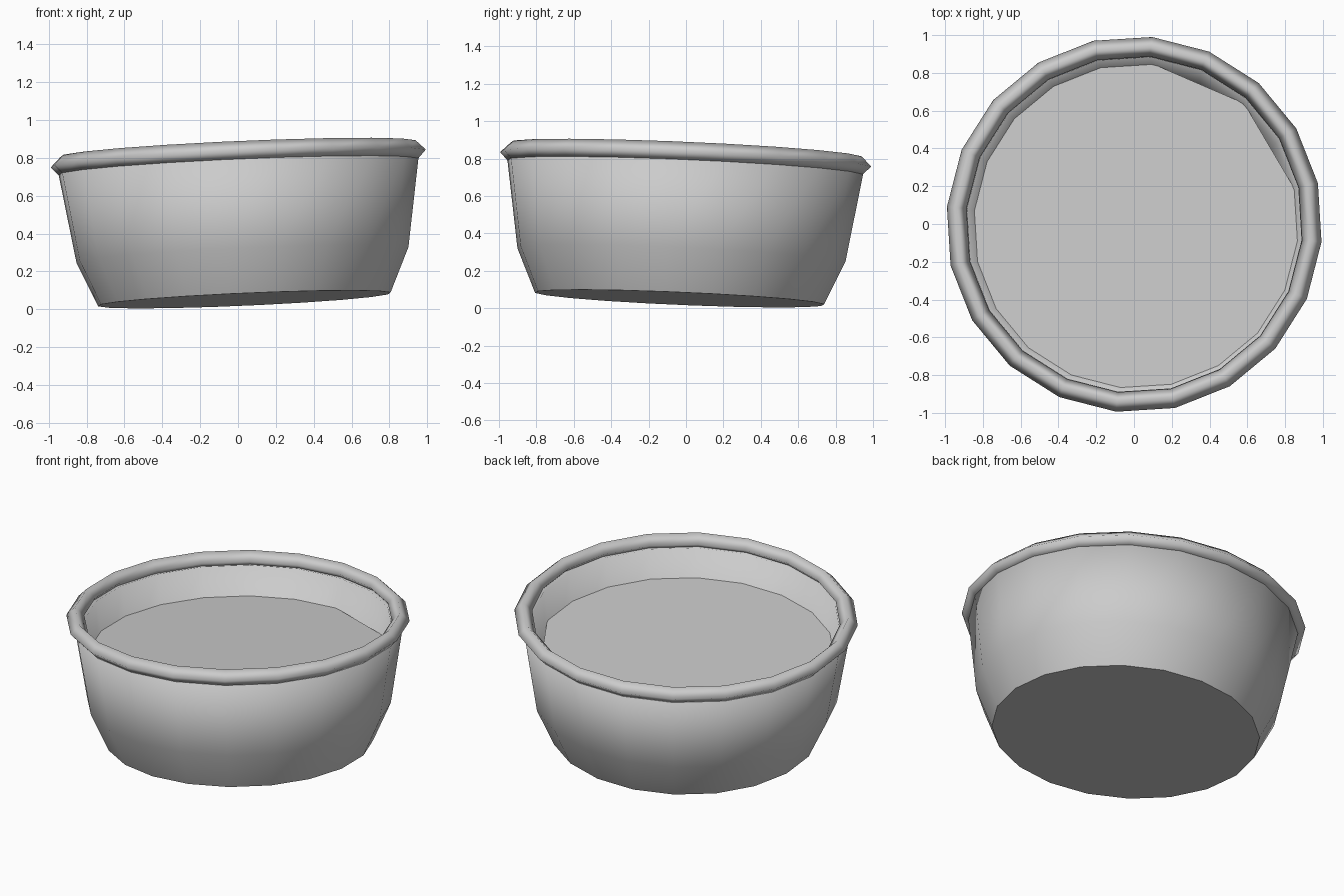
import bpy, bmesh, math
from mathutils import Matrix, Vector

if "Cube" in bpy.data.objects:
    bpy.data.objects.remove(bpy.data.objects["Cube"])

SIDES = 20
PHASE = math.radians(12.6)
# Whole bowl leans slightly
LEAN = Vector((0, 0, 1)).rotation_difference(Vector((-0.044, 0.043, 1)).normalized())
PLACE = Matrix.Translation((0.034, -0.034, 0.052)) @ LEAN.to_matrix().to_4x4()

grey = bpy.data.materials.new("light grey")
grey.diffuse_color = (0.6, 0.6, 0.6, 1)
grey.use_nodes = True
grey.node_tree.nodes["Principled BSDF"].inputs["Base Color"].default_value = grey.diffuse_color


def ring_point(r, z, i):
    a = PHASE + i * math.tau / SIDES
    return (r * math.cos(a), r * math.sin(a), z)


def finish(name, bm, smooth=True):
    bmesh.ops.recalc_face_normals(bm, faces=bm.faces)
    for f in bm.faces:
        f.smooth = smooth and len(f.verts) == 4
        # crisp edge round flat caps
        if len(f.verts) > 4:
            for e in f.edges:
                e.smooth = False
    bm.transform(PLACE)
    me = bpy.data.meshes.new(name)
    bm.to_mesh(me)
    bm.free()
    me.materials.append(grey)
    ob = bpy.data.objects.new(name, me)
    bpy.context.collection.objects.link(ob)
    return ob


def lathe(name, profile, closed=False):
    bm = bmesh.new()
    rings = [[bm.verts.new(ring_point(r, z, i)) for i in range(SIDES)] for r, z in profile]
    pairs = list(zip(rings, rings[1:]))
    if closed:
        pairs.append((rings[-1], rings[0]))
    for a, b in pairs:
        for i in range(SIDES):
            j = (i + 1) % SIDES
            bm.faces.new((a[i], a[j], b[j], b[i]))
    if not closed:
        bm.faces.new(rings[0])
        bm.faces.new(rings[-1])
    return finish(name, bm)


# Bowl: outer wall up, over the lip, inner wall down to the floor
lathe("bowl", [(0.777, 0), (0.882, 0.235), (0.957, 0.71), (0.89, 0.725),
               (0.81, 0.25), (0.72, 0.06)])

# Rounded rim
lathe("rim", [(0.997, 0.746), (0.944, 0.798), (0.893, 0.746), (0.944, 0.69)], closed=True)

# Contents surface, with two corners cut short at the back right
bm = bmesh.new()
bm.faces.new([bm.verts.new(ring_point(0.866, 0.545, i)) for i in range(SIDES) if i not in (1, 3)])
finish("contents", bm, smooth=False)
